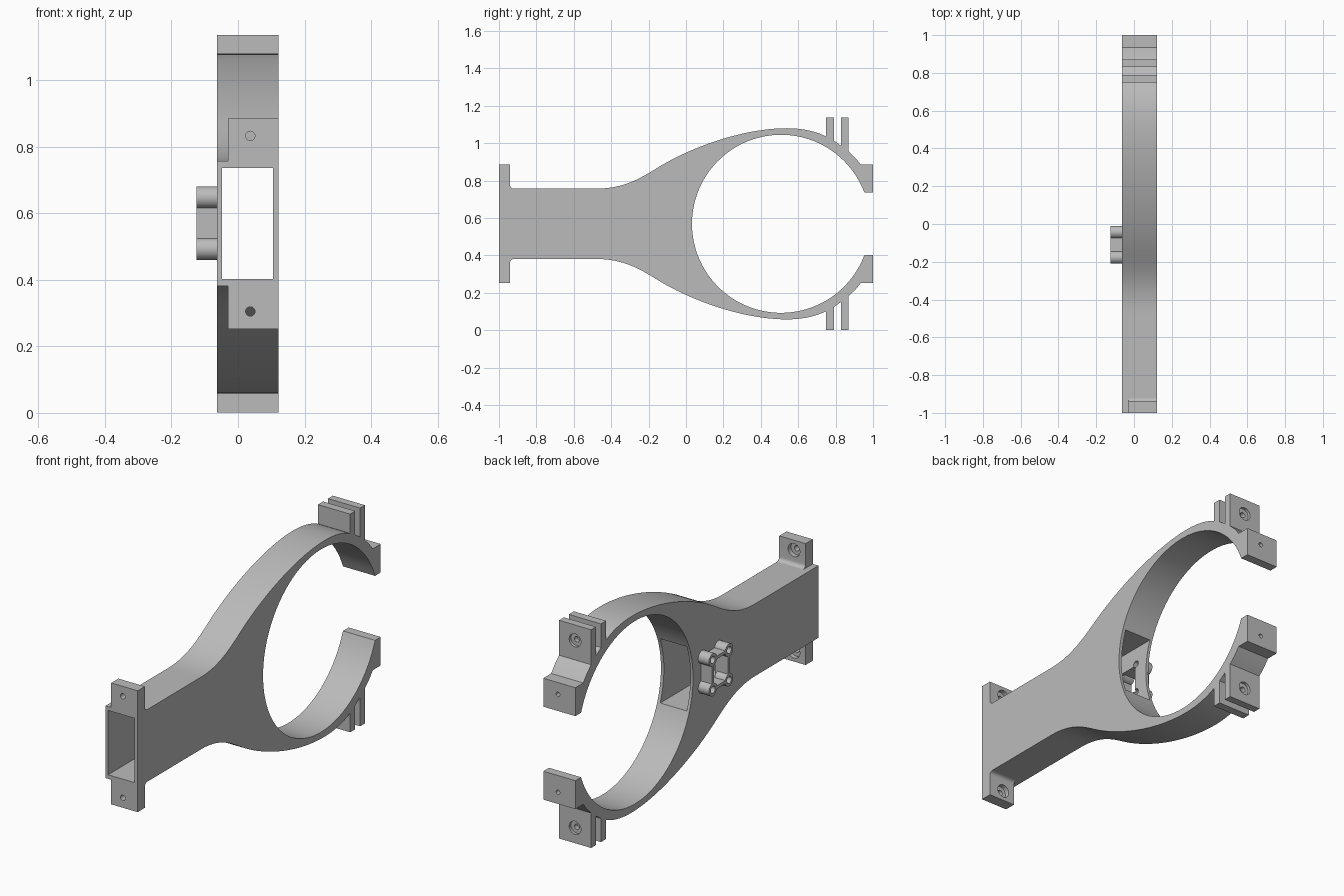
import bpy, bmesh, math
from mathutils import Vector, Matrix
from mathutils.geometry import interpolate_bezier

if "Cube" in bpy.data.objects:
    bpy.data.objects.remove(bpy.data.objects["Cube"], do_unlink=True)

MID = 0.569                      # height of the symmetry plane
X0, X1 = -0.063, 0.122           # side faces of the bracket
RING_Y, RING_R = 0.508, 0.476

grey = bpy.data.materials.new("light grey")
grey.use_nodes = True
grey.diffuse_color = (0.5, 0.5, 0.5, 1)
grey.node_tree.nodes["Principled BSDF"].inputs["Base Color"].default_value = (0.5, 0.5, 0.5, 1)


def make(name, bm):
    bmesh.ops.recalc_face_normals(bm, faces=bm.faces)
    mesh = bpy.data.meshes.new(name)
    bm.to_mesh(mesh)
    bm.free()
    mesh.materials.append(grey)
    ob = bpy.data.objects.new(name, mesh)
    bpy.context.collection.objects.link(ob)
    return ob


def prism(name, outline, xa, xb):
    """Extrude a (y, z) outline along x."""
    bm = bmesh.new()
    face = bm.faces.new([bm.verts.new((xa, y, z)) for y, z in outline])
    ext = bmesh.ops.extrude_face_region(bm, geom=[face])
    bmesh.ops.translate(bm, vec=(xb - xa, 0, 0),
                        verts=[v for v in ext["geom"] if isinstance(v, bmesh.types.BMVert)])
    return make(name, bm)


def box(name, x, y, z):
    return prism(name, [(y[0], z[0]), (y[1], z[0]), (y[1], z[1]), (y[0], z[1])], *x)


def rod(name, radius, start, end, sides=32):
    a, b = Vector(start), Vector(end)
    turn = (b - a).to_track_quat('Z', 'Y').to_matrix().to_4x4()
    bm = bmesh.new()
    bmesh.ops.create_cone(bm, cap_ends=True, segments=sides, radius1=radius, radius2=radius,
                          depth=(b - a).length, matrix=Matrix.Translation((a + b) / 2) @ turn)
    return make(name, bm)


def combine(target, tools, operation):
    for tool in tools:
        mod = target.modifiers.new("combine", 'BOOLEAN')
        mod.operation, mod.solver, mod.object = operation, 'EXACT', tool
        bpy.context.view_layer.objects.active = target
        bpy.ops.object.modifier_apply(modifier=mod.name)
        bpy.data.objects.remove(tool, do_unlink=True)


def flip(points):
    return [(y, 2 * MID - z) for y, z in reversed(points)]


def curve(a, b, c, d, n):
    pts = interpolate_bezier(*[Vector((*p, 0)) for p in (a, b, c, d)], n)
    return [(p.x, p.y) for p in pts]


# Bracket: neck, open ring, clamp posts and end tabs in one outline
upper = [(-1, 0.757)]
upper += curve((-0.48, 0.757), (-0.33, 0.757), (-0.24, 0.815), (-0.15, 0.87), 16)
upper += curve((-0.15, 0.87), (0.02, 0.975), (0.3, 1.08), (0.54, 1.08), 24)[1:]
upper += curve((0.54, 1.08), (0.62, 1.08), (0.69, 1.065), (0.748, 1.037), 10)[1:]
upper += [(0.748, 1.137), (0.79, 1.137), (0.79, 1.014), (0.83, 0.986),
          (0.83, 1.137), (0.87, 1.137), (0.87, 0.955), (0.905, 0.922),
          (0.935, 0.885), (1, 0.885), (1, 0.737)]
gap = math.asin((0.737 - MID) / RING_R)
steps = 80
angles = [gap + (2 * math.pi - 2 * gap) * i / steps for i in range(steps + 1)]
inner = [(RING_Y + RING_R * math.cos(a), MID + RING_R * math.sin(a)) for a in angles]
bracket = prism("ring_bracket", upper + inner + flip(upper), X0, X1)

# Mounting tabs at the front end, with a small fillet against the neck
fillet = [(-0.921 - 0.02 * math.cos(a), 0.777 - 0.02 * math.sin(a))
          for a in [i * math.pi / 12 for i in range(7)]]
tab = [(-1, 0.757), (-1, 0.885), (-0.941, 0.885)] + fillet
tabs = [prism("upper_front_tab", tab, -0.03, X1),
        prism("lower_front_tab", flip(tab), -0.03, X1)]

# Screw holes: bore plus counterbore on each tab and post
for ob, side in zip(tabs, (1, -1)):
    z = MID + side * 0.264
    combine(ob, [rod("bore", 0.014, (0.037, -1.1, z), (0.037, -0.9, z)),
                 rod("counterbore", 0.034, (0.037, -0.965, z), (0.037, -0.9, z))], 'DIFFERENCE')
for side in (1, -1):
    post, end = MID + side * 0.488, MID + side * 0.255
    combine(bracket, [rod("bore", 0.014, (0.03, 0.81, post), (0.03, 0.9, post)),
                      rod("counterbore", 0.034, (0.03, 0.855, post), (0.03, 0.9, post)),
                      rod("end_bore", 0.011, (0.037, 0.95, end), (0.037, 1.1, end))],
            'DIFFERENCE')

# Rectangular duct through the neck
combine(bracket, [box("duct", (-0.048, 0.105), (-1.1, 0.3), (0.402, 0.737))], 'DIFFERENCE')

# Side socket: thin frame with four tubes around a window
ys, zs, out = (-0.177, -0.043), (0.493, 0.648), -0.125
corners = [(y, z) for y in ys for z in zs]
wall = 0.008


def grow(span, d):
    return (span[0] - d, span[1] + d)


def window():
    return box("window", (-0.2, 0), grow(ys, -wall), grow(zs, -wall))


def tube_bores():
    return [rod("tube_bore", 0.018, (-0.2, y, z), (0, y, z), 24) for y, z in corners]


socket = box("side_socket", (out, X0), grow(ys, wall), grow(zs, wall))
combine(socket, [window()], 'DIFFERENCE')
combine(socket, [rod("tube", 0.033, (out, y, z), (X0, y, z)) for y, z in corners], 'UNION')
combine(socket, tube_bores(), 'DIFFERENCE')
combine(bracket, [window()] + tube_bores(), 'DIFFERENCE')

# Smooth the curved walls, keep edges sharp
bpy.ops.object.select_all(action='DESELECT')
for ob in [bracket, socket] + tabs:
    ob.select_set(True)
bpy.context.view_layer.objects.active = bracket
bpy.ops.object.shade_smooth_by_angle(angle=math.radians(25))
